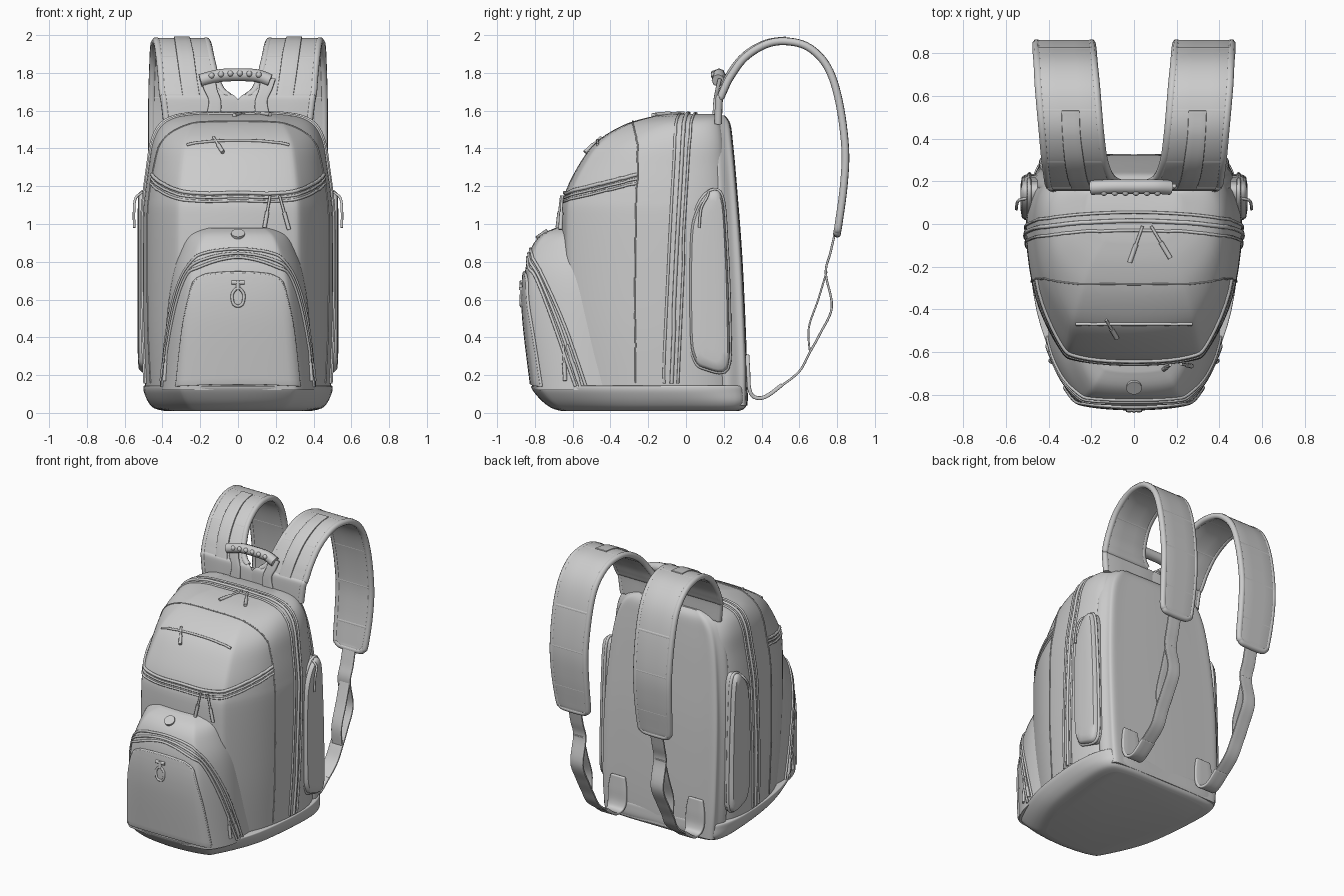
import bpy, bmesh, math
from mathutils import Vector
from mathutils.bvhtree import BVHTree

if "Cube" in bpy.data.objects:
    bpy.data.objects.remove(bpy.data.objects["Cube"])


def spline(pts, n=8, closed=False):
    """Catmull-Rom through points of any dimension."""
    P = [Vector(p) for p in pts]
    m = len(P)
    get = lambda i: P[i % m] if closed else P[max(0, min(m - 1, i))]
    out = []
    for i in range(m if closed else m - 1):
        a, b, c, d = get(i - 1), get(i), get(i + 1), get(i + 2)
        for k in range(n):
            t = k / n
            out.append(0.5 * (2 * b + (c - a) * t + (2 * a - 5 * b + 4 * c - d) * t * t
                              + (3 * b - a - 3 * c + d) * t ** 3))
    return out if closed else out + [P[-1]]


def grid_mesh(name, rows, closed=False, thick=0, bevel=0, mirror=False):
    """Skin rows of points; closed rows get end caps, open ones a thickness."""
    bm = bmesh.new()
    V = [[bm.verts.new(p) for p in r] for r in rows]
    w = len(rows[0])
    for a, b in zip(V, V[1:]):
        for j in range(w if closed else w - 1):
            k = (j + 1) % w
            bm.faces.new((a[j], a[k], b[k], b[j]))
    if closed:
        bm.faces.new(V[0])
        bm.faces.new(V[-1])
    bmesh.ops.recalc_face_normals(bm, faces=bm.faces)
    me = bpy.data.meshes.new(name)
    bm.to_mesh(me)
    bm.free()
    ob = bpy.data.objects.new(name, me)
    bpy.context.collection.objects.link(ob)
    if thick:
        s = ob.modifiers.new("thick", 'SOLIDIFY')
        s.thickness, s.offset = thick, 0
    if bevel:
        b = ob.modifiers.new("round", 'BEVEL')
        b.width, b.segments, b.limit_method = bevel, 3, 'ANGLE'
        b.angle_limit = math.radians(50)
    if mirror:
        ob.modifiers.new("mirror", 'MIRROR').use_mirror_merge = False
    # bake the modifiers, then smooth with sharp edges kept
    dg = bpy.context.evaluated_depsgraph_get()
    baked = bpy.data.meshes.new_from_object(ob.evaluated_get(dg))
    ob.modifiers.clear()
    ob.data = baked
    for p in baked.polygons:
        p.use_smooth = True
    baked.set_sharp_from_angle(angle=math.radians(40))
    return ob


def ring(z, yb, yf, wb, wm, wf):
    """Plan outline: back, middle and front half-widths between yb and yf."""
    d = yb - yf
    h = [(0, yb), (.75 * wb, yb - .005), (wb, yb - .06 * d), (wm, yb - .28 * d),
         (.5 * (wm + wf) + .035, yb - .64 * d), (wf, yf + .09 * d),
         (.75 * wf, yf + .025 * d), (0, yf)]
    return [(x, y, z) for x, y in h + [(-x, y) for x, y in h[-2:0:-1]]]


def loft(name, sections):
    rings = [spline(ring(*s), 5, True) for s in sections]
    cols = [spline(c, 5) for c in zip(*rings)]
    return grid_mesh(name, list(zip(*cols)), closed=True)


def cord(name, pts, r=.008, on=None, mirror=False, closed=False, n=8):
    """Round cord through points, optionally laid on a surface."""
    P = spline(pts, n, closed)
    if on:
        P = [h[0] + h[1] * r * .3 for h in (on.find_nearest(p) for p in P)]
    cu = bpy.data.curves.new(name, 'CURVE')
    cu.dimensions, cu.bevel_depth, cu.bevel_resolution, cu.use_fill_caps = '3D', r, 2, True
    for s in ((1, -1) if mirror else (1,)):
        sp = cu.splines.new('POLY')
        sp.points.add(len(P) - 1)
        sp.use_cyclic_u = closed
        for q, p in zip(sp.points, P):
            q.co = (s * p.x, p.y, p.z, 1)
    bpy.context.collection.objects.link(bpy.data.objects.new(name, cu))


def arch(half):
    """Complete a right-half path (ending on x=0) across the middle."""
    return half + [(-x, y, z) for x, y, z in half[-2::-1]]


def ribbon(name, rows, thick, piping=0):
    """Mirrored strap from rows of (y, z, inner x, outer x)."""
    R = spline(rows, 6)
    grid_mesh(name, [[(r[2] + (r[3] - r[2]) * t, r[0], r[1]) for t in (0, .33, .67, 1)] for r in R],
              thick=thick, bevel=thick * .3, mirror=True)
    if piping:
        edge = [(r[3], r[0], r[1]) for r in rows] + [(r[2], r[0], r[1]) for r in rows[:1:-1]]
        cord(name + "_piping", edge, piping, mirror=True, n=6)


# Main bag, front pocket, base and padded back
body = loft("main_body", [
    (.12, .26, -.63, .44, .49, .34), (.5, .25, -.66, .455, .505, .35), (1.0, .235, -.665, .455, .505, .35),
    (1.15, .23, -.645, .45, .495, .345), (1.3, .22, -.575, .435, .475, .33), (1.43, .21, -.48, .42, .455, .31),
    (1.52, .195, -.34, .38, .415, .27), (1.565, .18, -.2, .32, .345, .22), (1.583, .15, -.08, .22, .23, .15)])
pocket = loft("front_pocket", [
    (.12, -.2, -.81, .40, .40, .33), (.5, -.2, -.855, .38, .375, .3), (.72, -.22, -.855, .345, .345, .275),
    (.86, -.25, -.825, .30, .30, .235), (.94, -.3, -.77, .26, .26, .2), (.98, -.35, -.69, .2, .2, .15)])
loft("base_boot", [
    (.01, .28, -.66, .38, .38, .24), (.025, .31, -.71, .43, .44, .28), (.06, .325, -.76, .455, .475, .31),
    (.11, .325, -.805, .46, .498, .335), (.14, .32, -.82, .46, .50, .34), (.145, .30, -.80, .45, .49, .33)])
loft("back_panel", [
    (.04, .325, .15, .41, .43, .4), (.3, .322, .15, .43, .445, .42), (.8, .30, .13, .43, .445, .43),
    (1.2, .27, .12, .40, .42, .41), (1.42, .25, .11, .36, .385, .37), (1.53, .235, .11, .3, .33, .32),
    (1.575, .205, .13, .23, .25, .24)])

dg = bpy.context.evaluated_depsgraph_get()
skin, pskin = BVHTree.FromObject(body, dg), BVHTree.FromObject(pocket, dg)

# Raised panel on the front pocket
rows = []
for z, w in spline([(.14, .325), (.45, .29), (.64, .25), (.70, .225), (.73, .17)], 6):
    row = []
    for i in range(-12, 13):
        p = Vector((w * i / 12, -2, z + .012 * (1 - (i / 12) ** 2)))
        row.append(pskin.ray_cast(p, Vector((0, 1, 0)))[0] + Vector((0, -.004, 0)))
    rows.append(row)
grid_mesh("front_panel", rows, thick=.018, bevel=.005)
cord("front_panel_piping", rows[0][:1] + [r[0] for r in rows[1:]] + rows[-1][1:-1]
     + [r[-1] for r in rows[::-1]], .008, n=2)

# Main zip running over the top, and the side seam in front of it
for k, (dy, r) in enumerate([(0, .007), (.045, .01), (.085, .007)]):
    cord(f"main_zip_{k}", arch([(.6, dy - .13, .15), (.6, dy - .1, .8), (.55, dy - .07, 1.35),
         (.43, dy - .06, 1.56), (.25, dy - .04, 1.64), (0, dy - .03, 1.65)]), r, skin)
cord("side_seam", arch([(.6, -.3, .15), (.6, -.29, .8), (.55, -.28, 1.3), (.4, -.29, 1.52), (0, -.3, 1.6)]), .004, skin)

# Double zip below the upper compartment, slit pocket and pocket arch zip
for k, dz in enumerate((0, -.025, -.05)):
    cord(f"upper_zip_{k}", arch([(.55, -.28, 1.28 + dz), (.48, -.45, 1.24 + dz), (.36, -.62, 1.195 + dz),
         (.2, -.7, 1.185 + dz), (0, -.7, 1.185 + dz)]), .010 if k == 0 else .007, skin)
cord("slit_pocket_zip", arch([(.28, -.5, 1.45), (.15, -.5, 1.475), (0, -.5, 1.48)]), .008, skin)
for k, s in enumerate((0, .03, .055)):
    cord(f"pocket_zip_{k}", arch([(.41 - s * .2, -.53 - s, .14), (.385 - s * .4, -.64 - s, .45),
         (.33 - s, -.755 - s * .5, .7), (.25 - s, -.83, .83 - s), (0, -.86, .885 - s)]), .008, pskin)

# Side pockets: bulging shape with an edge trim
outline = spline([(.22, .235), (.1, .235), (.045, .28), (.02, .42), (.02, .9), (.05, 1.07), (.12, 1.17),
                  (.19, 1.15), (.215, .9), (.23, .5)], 5, True)
cen = Vector((.125, .7))
rows = []
for x, s in [(.40, 1), (.49, 1), (.512, .97), (.525, .88), (.53, .6), (.531, .2)]:
    rows.append([(x, cen.x + (p.x - cen.x) * s, cen.y + (p.y - cen.y) * (1 - (1 - s) * .3)) for p in outline])
grid_mesh("side_pocket", rows, closed=True, mirror=True)
cord("side_pocket_trim", rows[1], .01, mirror=True, closed=True, n=1)
cord("side_pocket_pull", [(.50, .12, 1.17), (.54, .11, 1.14), (.55, .08, 1.08), (.55, .07, .98)], .007, mirror=True)

# Shoulder straps joined in a yoke, with piping, webbing and stitched cross seams
ribbon("shoulder_strap", [
    (.17, 1.53, 0, .375), (.175, 1.655, 0, .39), (.185, 1.675, .05, .395), (.20, 1.71, .09, .40),
    (.235, 1.78, .12, .405), (.31, 1.88, .145, .415), (.42, 1.95, .16, .425), (.53, 1.967, .17, .435),
    (.65, 1.935, .18, .445), (.75, 1.83, .19, .45), (.81, 1.65, .195, .455), (.843, 1.4, .2, .455),
    (.835, 1.2, .2, .45), (.808, 1.0, .205, .435), (.802, .965, .22, .42), (.80, .95, .26, .39)], .034, .021)
ribbon("strap_webbing", [(.165, 1.66, .2, .29), (.215, 1.79, .22, .31), (.30, 1.90, .235, .325),
                         (.415, 1.968, .25, .335), (.53, 1.987, .255, .34)], .012)
for k, (y, z, a, b) in enumerate([(.53, 1.967, .17, .435), (.806, 1.67, .195, .455), (.843, 1.4, .2, .455),
                                  (.825, 1.12, .2, .445), (.3, 1.87, .145, .41)]):
    cord(f"strap_seam_{k}", [(a, y, z), (b, y, z)], .019, mirror=True)

# Lower adjustment webbing and anchor tabs
ribbon("lower_webbing", [(.80, 1.0, .27, .37), (.765, .85, .27, .37), (.74, .74, .265, .365), (.772, .56, .265, .365),
                         (.71, .42, .265, .365), (.655, .32, .265, .365), (.60, .22, .26, .36), (.50, .14, .26, .36),
                         (.42, .09, .26, .355)], .012)
ribbon("webbing_tail", [(.745, .75, .28, .36), (.70, .6, .28, .36), (.65, .45, .28, .36), (.656, .32, .28, .36)], .01)
ribbon("anchor_tab", [(.325, .31, .25, .36), (.33, .22, .235, .375), (.335, .13, .235, .375), (.36, .085, .245, .365),
                      (.42, .085, .255, .36), (.51, .15, .255, .36)], .02)

# Carry handle: legs, moulded grip and finger bumps
ribbon("handle_leg", [(.15, 1.57, .09, .17), (.155, 1.65, .09, .155), (.165, 1.71, .11, .18), (.18, 1.77, .12, .2)], .02)
cord("handle_grip", [(-.2, .17, 1.76), (-.1, .175, 1.785), (0, .175, 1.79), (.1, .175, 1.785), (.17, .17, 1.76)], .034)
for i in range(6):
    x = -.14 + .05 * i
    bpy.ops.mesh.primitive_uv_sphere_add(segments=12, ring_count=8, radius=.016,
                                         location=(x, .147, 1.797 - .6 * x * x))
    bpy.context.object.name = f"grip_bump_{i}"
    bpy.ops.object.shade_smooth()

# Snap button and hanging clip on the front
hit = pskin.ray_cast(Vector((0, -2, .945)), Vector((0, 1, 0)))
bpy.ops.mesh.primitive_cylinder_add(vertices=32, radius=.036, depth=.02, location=hit[0],
                                    rotation=hit[1].to_track_quat('Z', 'Y').to_euler())
bpy.context.object.name = "snap_button"
bpy.ops.object.shade_smooth_by_angle()
cord("clip_bar", [(-.035, -.868, .69), (.035, -.868, .69)], .012)
cord("clip_swivel", [(0, -.868, .7), (0, -.872, .65)], .012)
cord("clip_loop", [(0, -.872, .66), (.03, -.872, .63), (.025, -.874, .58), (0, -.872, .565), (-.025, -.874, .58),
                   (-.03, -.872, .63)], .008, closed=True)


def pull(name, a, b, mirror=False):
    """Zip pull: a thin cord with a thicker grip."""
    a, b = Vector(a), Vector(b)
    cord(name + "_cord", [a, b], .007, mirror=mirror)
    cord(name + "_grip", [a.lerp(b, .5), b], .011, mirror=mirror)


pull("upper_pull_a", (.17, -.66, 1.15), (.14, -.68, .98))
pull("upper_pull_b", (.22, -.655, 1.15), (.27, -.665, .97))
pull("slit_pull", (-.13, -.45, 1.46), (-.08, -.535, 1.38))
pull("top_pull_a", (.04, -.01, 1.59), (-.02, -.18, 1.575))
pull("top_pull_b", (.08, -.01, 1.59), (.17, -.16, 1.58))
pull("pocket_pull_a", (.385, -.63, .36), (.405, -.57, .17), True)
pull("pocket_pull_b", (.375, -.65, .36), (.39, -.64, .17), True)
